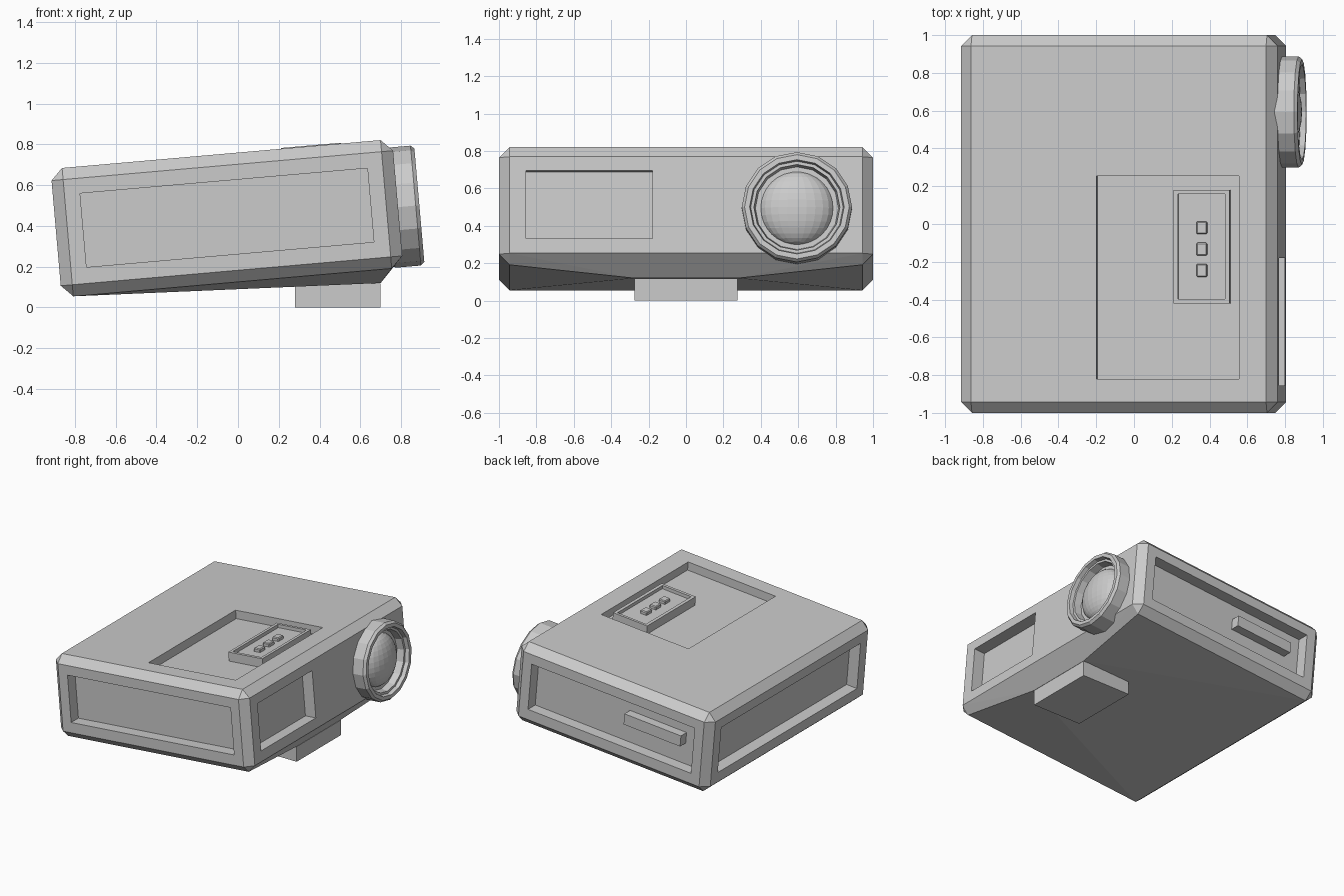
import bpy, bmesh, math
from mathutils import Matrix, Vector
from itertools import product

if "Cube" in bpy.data.objects:
    bpy.data.objects.remove(bpy.data.objects["Cube"])

TILT = Matrix.Rotation(math.radians(-5), 4, 'Y')   # lens end is raised by the foot


def make(name, bm, matrix=TILT):
    bmesh.ops.recalc_face_normals(bm, faces=bm.faces)
    mesh = bpy.data.meshes.new(name)
    bm.to_mesh(mesh)
    bm.free()
    ob = bpy.data.objects.new(name, mesh)
    bpy.context.collection.objects.link(ob)
    ob.matrix_world = matrix
    return ob


def box(name, x, y, z, matrix=TILT, bevel=0):
    size = Vector((x[1] - x[0], y[1] - y[0], z[1] - z[0]))
    mid = Vector((sum(x), sum(y), sum(z))) / 2
    bm = bmesh.new()
    bmesh.ops.create_cube(bm, size=1, matrix=Matrix.Translation(mid) @ Matrix.Diagonal((*size, 1)))
    if bevel:
        bmesh.ops.bevel(bm, geom=bm.edges[:], offset=bevel, segments=1, affect='EDGES')
    return make(name, bm, matrix)


def cut(ob, cutter):
    cutter.hide_render = True
    cutter.hide_set(True)
    mod = ob.modifiers.new("recess", 'BOOLEAN')
    mod.operation = 'DIFFERENCE'
    mod.solver = 'EXACT'
    mod.object = cutter


# Chamfered case whose underside tapers down to the foot
X0, X1, Z0, Z1, B = -0.857, 0.825, 0.125, 0.757, 0.057
FX, FY = (0.28, 0.70), 0.275
bm = bmesh.new()
for sx, sy, sz in product((0, 1), repeat=3):
    corner = Vector(((X0, X1)[sx], (-1, 1)[sy], (Z0, Z1)[sz]))
    inward = Vector((1 - 2 * sx, 1 - 2 * sy, 1 - 2 * sz)) * B
    for axis in range(3):
        step = inward.copy()
        step[axis] = 0
        bm.verts.new(corner + step)
for x, z in zip(FX, (0.108, 0.12)):
    for y in (-FY, FY):
        bm.verts.new(TILT.inverted() @ Vector((x, y, z)))
bmesh.ops.convex_hull(bm, input=bm.verts[:])
bmesh.ops.dissolve_limit(bm, angle_limit=0.002, verts=bm.verts[:], edges=bm.edges[:])
case = make("case", bm)

# Recessed panels on the four sides and the top
D, PZ = 0.09, (0.262, 0.625)
PX = (-0.723, 0.692)
cut(case, box("front_recess_cutter", PX, (-1.1, -1 + D), PZ))
cut(case, box("back_recess_cutter", PX, (1 - D, 1.1), PZ))
cut(case, box("left_recess_cutter", (-1, X0 + D), (-0.86, 0.86), PZ))
cut(case, box("right_recess_cutter", (X1 - D, 1), (-0.855, -0.18), PZ))
cut(case, box("top_recess_cutter", (-0.134, 0.623), (-0.82, 0.255), (Z1 - 0.065, 0.9)))

# Control panel with rim and three buttons
panel = box("control_panel", (0.277, 0.573), (-0.42, 0.18), (0.68, 0.761))
cut(panel, box("panel_recess_cutter", (0.301, 0.549), (-0.397, 0.16), (0.735, 0.9)))
for i in range(3):
    y = -0.02 - 0.113 * i
    box(f"button_{i + 1}", (0.397, 0.454), (y - 0.034, y + 0.034), (0.72, 0.761), bevel=0.006)

# Bar in the back recess
box("back_bar", (-0.6, -0.11), (0.88, 0.98), (0.425, 0.51))

# Foot standing on the ground
box("foot", FX, (-FY, FY), (0, 0.118), Matrix.Identity(4))

# Lens ring turned around the lens axis: (radius, distance along x)
LY, LZ = 0.593, 0.422
profile = [(0, 0.77), (0.287, 0.77), (0.295, 0.79), (0.295, 0.912), (0.28, 0.93), (0.253, 0.93),
           (0.247, 0.90), (0.23, 0.90), (0.222, 0.845), (0, 0.845)]
bm = bmesh.new()
pts = [bm.verts.new((x, LY, LZ + r)) for r, x in profile]
edges = [bm.edges.new(p) for p in zip(pts, pts[1:])]
bmesh.ops.spin(bm, geom=pts + edges, cent=(0, LY, LZ), axis=(1, 0, 0),
               angle=math.tau, steps=16, use_merge=True)
bmesh.ops.remove_doubles(bm, verts=bm.verts, dist=0.0005)
make("lens_ring", bm)

# Glass dome
bm = bmesh.new()
bmesh.ops.create_uvsphere(bm, u_segments=24, v_segments=16, radius=0.197,
                          matrix=Matrix.Translation((0.83, LY, LZ)) @ Matrix.Diagonal((0.5, 1, 1, 1)))
make("lens_glass", bm)
